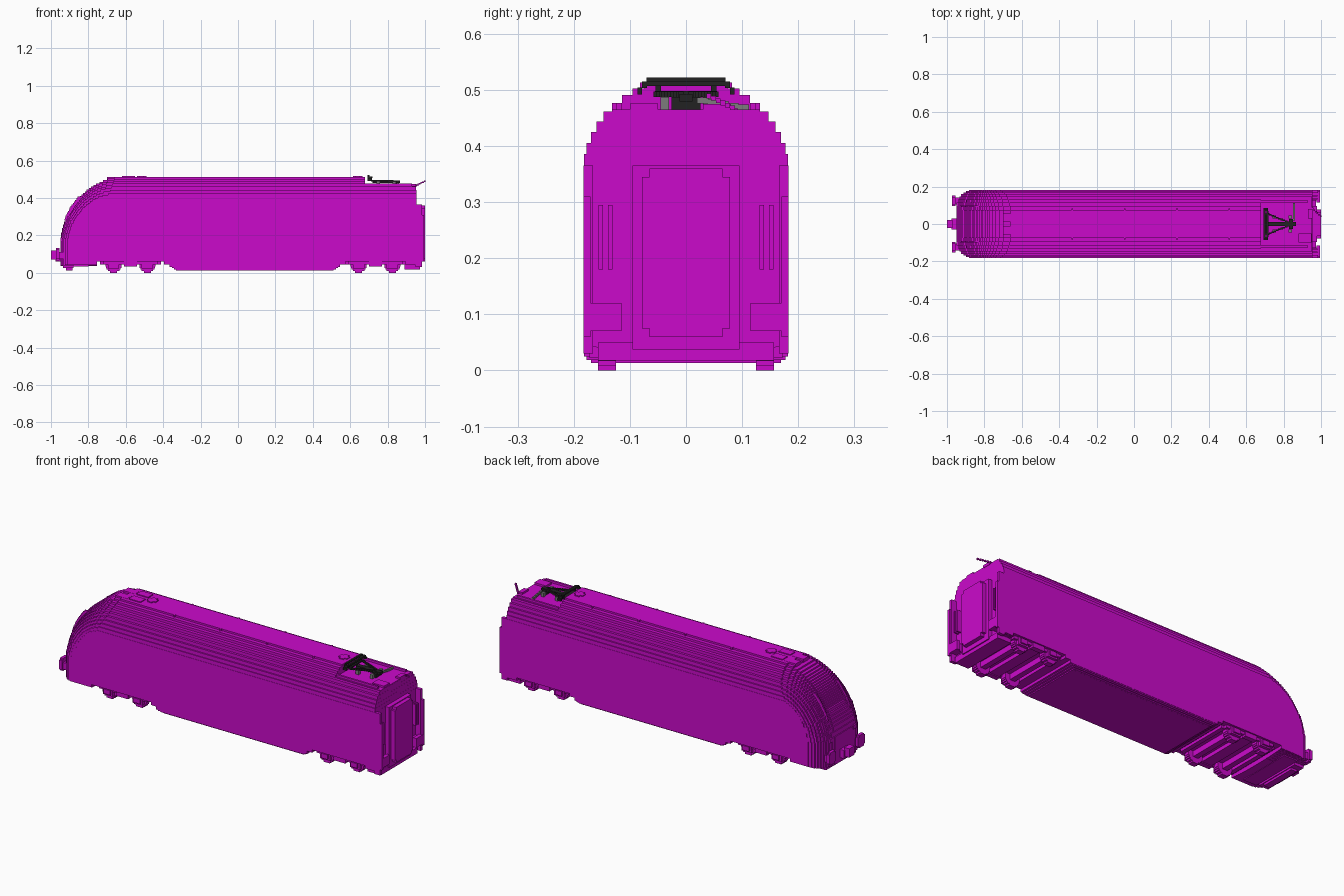
import bpy
import bmesh
import math

cube = bpy.data.objects.get("Cube")
if cube:
    bpy.data.objects.remove(cube)


def material(name, red, green, blue):
    made = bpy.data.materials.new(name)
    made.use_nodes = True
    colour = (red, green, blue, 1)
    made.diffuse_color = colour
    made.node_tree.nodes["Principled BSDF"].inputs["Base Color"].default_value = colour
    return made


MAGENTA = material("magenta", .6, .003, .6)
BLACK = material("black", .016, .016, .016)
GREY = material("grey", .2, .2, .2)

# Main dimensions
STEP = .0085          # height of one surface step
HALF_WIDTH = .183
SPRING = .365         # height where the roof starts to curve in
RISE = .161           # height of the roof curve
ROOF = .513
NOSE_TIP = -.95
NOSE_BASE = .13       # height where the nose starts to lean back
NOSE_LENGTH = .34
REAR = .955
WELL_START = .68      # start of the lowered roof at the rear
WELL_FLOOR = .468
SILL = .045
BOGIES = {"front": -.575, "rear": .735}
WHEEL_OFFSET = .09
LAYERS = 10


def finish(bm, name, mat):
    bmesh.ops.recalc_face_normals(bm, faces=bm.faces)
    mesh = bpy.data.meshes.new(name)
    bm.to_mesh(mesh)
    bm.free()
    mesh.materials.append(mat)
    bpy.context.collection.objects.link(bpy.data.objects.new(name, mesh))


def block(name, x, y, z, mat=MAGENTA, mirror=False):
    """Box between limits; a single y value means centred on the middle line."""
    if not isinstance(y, tuple):
        y = (-y, y)
    sides = [y, (-y[1], -y[0])] if mirror else [y]
    bm = bmesh.new()
    for side in sides:
        spans = (x, side, z)
        verts = bmesh.ops.create_cube(bm, size=1)["verts"]
        bmesh.ops.scale(bm, verts=verts, vec=[high - low for low, high in spans])
        bmesh.ops.translate(bm, verts=verts, vec=[(low + high) / 2 for low, high in spans])
    finish(bm, name, mat)


def around(centre, reach):
    return (centre - reach, centre + reach)


def slab(name, profile, half):
    """Side profile extruded to both sides."""
    bm = bmesh.new()
    face = bm.faces.new([bm.verts.new((x, -half, z)) for x, z in profile])
    result = bmesh.ops.extrude_face_region(bm, geom=[face])
    moved = [item for item in result["geom"] if isinstance(item, bmesh.types.BMVert)]
    bmesh.ops.translate(bm, verts=moved, vec=(0, half * 2, 0))
    finish(bm, name, MAGENTA)


def nose_setback(height, top):
    """Quarter ellipse from the upright nose into the roof."""
    rise = min(1, max(0, (height - NOSE_BASE) / (top - NOSE_BASE)))
    return NOSE_LENGTH * (1 - math.sqrt(1 - rise * rise))


def stepped_nose(tip, low, top, shrink):
    points = [(tip, low)]
    steps = round((top - low) / STEP)
    rise = (top - low) / steps
    for k in range(steps):
        x = tip + shrink * nose_setback(low + rise * (k + .5), top)
        if x - points[-1][0] > STEP / 2:
            points += [(points[-1][0], low + rise * k), (x, low + rise * k)]
    return points + [(points[-1][0], top)]


def underside(low, bay, belly):
    """Bottom edge from rear to front: bogie bays on both sides of the belly."""
    points = []
    bays = [around(BOGIES[end], reach) for end, reach in (("rear", .16), ("front", .18))]
    (rear_in, rear_out), (front_out, front_in) = bays
    slope = (SILL - belly) * 2
    points += [(rear_out, low), (rear_out, bay), (rear_in, bay), (rear_in, SILL)]
    points += [(rear_in - slope, SILL), (rear_in - slope, belly)]
    points += [(front_in + slope, belly), (front_in + slope, SILL)]
    points += [(front_in, SILL), (front_in, bay), (front_out, bay), (front_out, low)]
    return points


# Body: nested slabs, each narrower, taller and longer at the nose
for i in range(LAYERS):
    share = i / (LAYERS - 1)
    angle = math.radians(66) * share
    half = HALF_WIDTH * math.cos(angle)
    top = SPRING + RISE * math.sin(angle)
    inset = .085 * (1 - share) ** 2
    outer = half > HALF_WIDTH * .9
    low = SILL - share * STEP
    bay = .06 if outer else .1
    belly = .03 - min(share * .05, STEP * 2)
    outline = stepped_nose(NOSE_TIP + inset, low, top, 1 - inset * 6)
    rear = REAR - share * .004
    if top > WELL_FLOOR:
        outline += [(WELL_START, top), (WELL_START, WELL_FLOOR - share * .004),
                    (rear, WELL_FLOOR - share * .004)]
    else:
        outline.append((rear, top))
    outline.append((rear, low))
    slab(f"body_layer_{i}", outline + underside(low, bay, belly), half)

# Bogies with stepped wheels, axle boxes, side frames and cross beams
for end, centre in BOGIES.items():
    for direction in (-1, 1):
        x = centre + direction * WHEEL_OFFSET
        radius = .043
        rows = 10
        for k in range(rows):
            z = radius * 2 * k / rows
            middle = z + radius / rows - radius
            reach = math.sqrt(radius ** 2 - middle ** 2)
            block(f"{end}_wheel_row", x=around(x, reach), y=(.125, .157),
                  z=(z, z + radius * 2 / rows), mirror=True)
        block(f"{end}_axle", x=around(x, .015), y=.13, z=around(SILL, .015))
        block(f"{end}_axle_box", x=around(x, .03), y=(.155, .172), z=(.022, .06), mirror=True)
        block(f"{end}_axle_cover", x=around(x, .02), y=(.17, .18), z=(.03, .055), mirror=True)
        block(f"{end}_end_beam", x=around(x + direction * .06, .012), y=.15, z=(SILL, .1))
    block(f"{end}_side_frame", x=around(centre, .145), y=(.15, .168), z=(SILL, .075), mirror=True)
    block(f"{end}_spring_box", x=around(centre, .035), y=(.15, .176), z=(.035, .06), mirror=True)
    block(f"{end}_centre_beam", x=around(centre, .03), y=.15, z=(.04, .1))

# Front end: coupler, buffers, plough, lamps and windscreen posts
block("coupler_shank", x=(-.975, -.94), y=.03, z=(.06, .105))
block("coupler_head", x=(-1, -.97), y=.022, z=(.07, .118))
block("front_buffer_shank", x=(-.955, -.88), y=(.105, .142), z=(.075, .112), mirror=True)
block("front_buffer_plate", x=(-.972, -.955), y=(.095, .152), z=(.075, .125), mirror=True)
block("front_buffer_face", x=(-.972, -.955), y=(.104, .143), z=(.066, .134), mirror=True)
block("plough", x=(-.935, -.88), y=.13, z=(.025, .06))
block("plough_blade", x=(-.92, -.885), y=.1, z=(.013, .03))
block("nose_skirt", x=(-.88, -.8), y=.15, z=(.035, .06))
block("nose_lamp", x=(-.95, -.93), y=(.085, .115), z=(.17, .19), mirror=True)
for k in range(15):
    height = .28 + STEP * k
    x = NOSE_TIP + nose_setback(height, ROOF)
    block("windscreen_post", x=(x - .005, x + .02), y=(.092, .1),
          z=(height, height + STEP), mirror=True)

# Rear end: gangway, corner flanges, handrails, buffers and sill
block("gangway_frame", x=(.95, .978), y=.095, z=(.037, .365))
block("gangway_bellows", x=(.97, 1), y=.078, z=(.075, .345))
block("gangway_bellows_core", x=(.97, 1), y=.065, z=(.06, .36))
block("rear_corner_flange", x=(.95, .985), y=(.166, HALF_WIDTH), z=(.03, SPRING), mirror=True)
block("rear_corner_edge", x=(.98, .995), y=(.17, HALF_WIDTH), z=(.06, .31), mirror=True)
for y in (.135, .152):
    block("rear_handrail", x=(REAR, .98), y=around(y, STEP / 2), z=(.18, .295), mirror=True)
block("rear_buffer_shank", x=(REAR, .98), y=(.125, .165), z=(.07, .112), mirror=True)
block("rear_buffer_plate", x=(.975, .995), y=(.115, .173), z=(.07, .12), mirror=True)
block("rear_sill", x=(.89, .972), y=.157, z=(.018, .05))

# Roof fittings
block("nose_hatch", x=(-.7, -.63), y=(.012, .055), z=(.48, ROOF), mirror=True)
block("roof_hatch", x=(-.62, -.55), y=(.012, .055), z=(.505, ROOF + .004), mirror=True)
for x in (-.515, .64):
    for long, wide in ((.026, .013), (.013, .026)):
        block("roof_vent", x=around(x, long), y=wide, z=(.505, ROOF + .004))
for k in range(4):
    block("roof_rivet", x=around(-.33 + k * .28, STEP / 2), y=(.07, .082),
          z=(.503, ROOF), mirror=True)
block("well_edge", x=(WELL_START, .93), y=(.114, .125), z=(.46, .477), mirror=True)
block("well_box", x=(.88, .95), y=(-.1, -.05), z=(.46, .476))
block("well_cover", x=(.93, REAR), y=(.03, .08), z=(.46, .475))
for k in range(6):
    block("rear_cable", x=around(REAR + STEP * k, STEP / 2), y=around(.083 - STEP * k, STEP / 2),
          z=around(WELL_FLOOR + STEP * k / 2, STEP / 2))

# Folded pantograph: contact bars, horns, tapering arms and base
block("pantograph_front_bar", x=(.693, .703), y=.07, z=(.514, .522), mat=BLACK)
block("pantograph_rear_bar", x=(.708, .718), y=.07, z=(.507, .516), mat=BLACK)
block("pantograph_cross_tube", x=(.697, .716), y=.055, z=(.49, .498), mat=BLACK)
for k in range(2):
    block("pantograph_horn", x=(.693, .716), y=around(.074 + STEP * k, STEP / 2),
          z=around(.509 - k * .011, .006), mat=BLACK, mirror=True)
block("pantograph_post", x=(.7, .71), y=(.045, .054), z=(.492, .515), mat=BLACK, mirror=True)
for k in range(10):
    block("pantograph_arm", x=around(.717 + k * .012, .007), y=around(.054 - k * .005, STEP / 2),
          z=(.487, .497), mat=BLACK, mirror=True)
block("pantograph_spine", x=(.72, .865), y=.012, z=(.479, .493), mat=BLACK)
block("pantograph_base", x=(.83, .85), y=.026, z=(.46, .487), mat=BLACK)
for x in (.75, .835):
    block("insulator", x=around(x, STEP), y=(.03, .045), z=(.46, .487), mat=GREY, mirror=True)
for k in range(5):
    block("roof_conductor", x=(.85, .86), y=around(.03 + k * .018, .01),
          z=around(.481 - k * .003, .005), mat=GREY)
